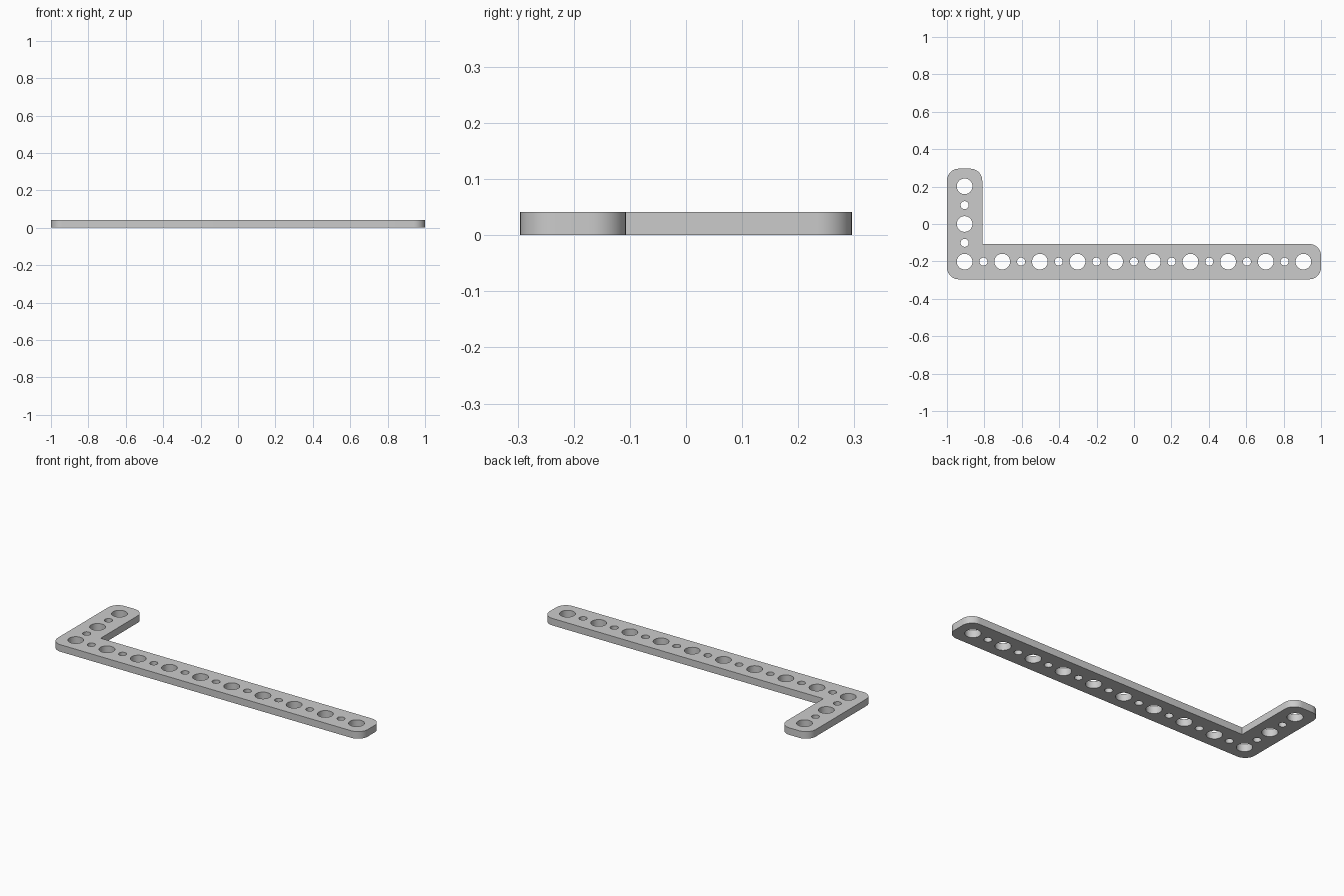
import bpy, bmesh
from math import sin, cos, pi, radians
from mathutils import Vector

if "Cube" in bpy.data.objects:
    bpy.data.objects.remove(bpy.data.objects["Cube"])

# Proportions: hole pitch, arm width and plate thickness
UNIT = 2 / 159
PITCH, WIDTH, THICK = 16 * UNIT, 15 * UNIT, 0.041
CORNER, BIG, SMALL = 5 * UNIT, 0.042, 0.0215
LONG_HOLES, SHORT_HOLES = 10, 3

X1 = 1.0
Y1 = ((SHORT_HOLES - 1) * PITCH + WIDTH) / 2
HOLE_X, HOLE_Y = -X1 + WIDTH / 2, -Y1 + WIDTH / 2


def arc(cx, cy, r, start, sweep, steps):
    return [(cx + r * cos(start + sweep * i / steps),
             cy + r * sin(start + sweep * i / steps)) for i in range(steps + 1)]


def rounded(cx, cy, quarter):
    """Quarter arc for an outer corner, inset from the corner point."""
    return arc(cx, cy, CORNER, quarter * pi / 2, pi / 2, 10)


def circle(x, y, r, steps):
    return arc(x, y, r, 0, 2 * pi, steps)[:-1]


# L-shaped outline with one sharp inner corner
left, right = -X1 + CORNER, X1 - CORNER
low, high = -Y1 + CORNER, Y1 - CORNER
outline = (rounded(left, low, 2) + rounded(right, low, 3)
           + rounded(right, -Y1 + WIDTH - CORNER, 0)
           + [(-X1 + WIDTH, -Y1 + WIDTH)]
           + rounded(-X1 + WIDTH - CORNER, high, 0) + rounded(left, high, 1))

# Alternating large and small holes along both arms
loops = [outline]
for i in range(2 * LONG_HOLES - 1):
    r = SMALL if i % 2 else BIG
    loops.append(circle(HOLE_X + i * PITCH / 2, HOLE_Y, r, 32))
for i in range(1, 2 * SHORT_HOLES - 1):
    r = SMALL if i % 2 else BIG
    loops.append(circle(HOLE_X, HOLE_Y + i * PITCH / 2, r, 32))

# Fill the outline around the holes and give it thickness
bm = bmesh.new()
edges = []
for loop in loops:
    verts = [bm.verts.new((x, y, 0)) for x, y in loop]
    edges += [bm.edges.new((verts[i - 1], verts[i])) for i in range(len(verts))]
bmesh.ops.triangle_fill(bm, edges=edges, use_beauty=True, normal=Vector((0, 0, 1)))
extruded = bmesh.ops.extrude_face_region(bm, geom=bm.faces[:], use_keep_orig=True)
top = [g for g in extruded["geom"] if isinstance(g, bmesh.types.BMVert)]
bmesh.ops.translate(bm, verts=top, vec=(0, 0, THICK))
bmesh.ops.recalc_face_normals(bm, faces=bm.faces[:])

mesh = bpy.data.meshes.new("angle_plate")
bm.to_mesh(mesh)
bm.free()
plate = bpy.data.objects.new("angle_plate", mesh)
bpy.context.collection.objects.link(plate)

# Plain grey metal
grey = bpy.data.materials.new("light_grey")
grey.use_nodes = True
colour = (0.6, 0.6, 0.6, 1)
grey.diffuse_color = colour
grey.node_tree.nodes["Principled BSDF"].inputs["Base Color"].default_value = colour
mesh.materials.append(grey)

# Smooth round walls, sharp rims
bpy.ops.object.select_all(action="DESELECT")
plate.select_set(True)
bpy.context.view_layer.objects.active = plate
bpy.ops.object.shade_smooth_by_angle(angle=radians(30))
